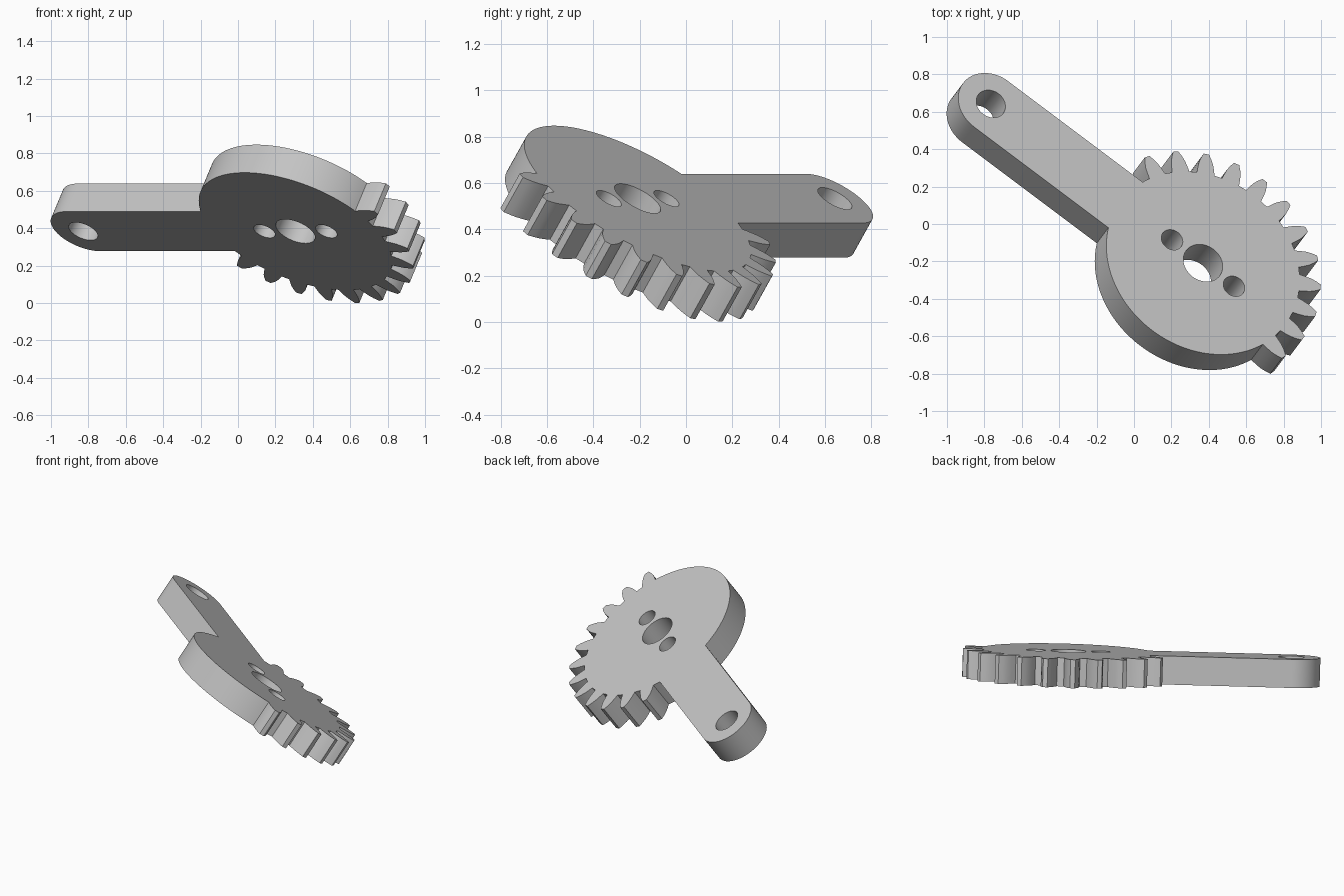
import bpy, bmesh
from math import sin, cos, pi, radians, sqrt, asin
from mathutils import Matrix, Vector

cube = bpy.data.objects.get("Cube")
if cube:
    bpy.data.objects.remove(cube)

# Main dimensions
BODY_R = 0.55
THICK = 0.182
ARM_HALF = 0.1855
ARM_LEN = 1.418
PITCH = 15
TILT = radians(34.8)
# Half tooth profile: radius, half width
TOOTH = [(BODY_R, 0.050), (0.58, 0.046), (0.613, 0.040), (0.643, 0.029), (0.67, 0.015)]


def arc(cx, cy, r, start, end, steps):
    """Points along an arc, angles in radians."""
    angles = [start + (end - start) * i / steps for i in range(steps + 1)]
    return [(cx + r * cos(a), cy + r * sin(a)) for a in angles]


def tooth(angle):
    """Tooth outline, running counter-clockwise."""
    flank = [(r, -w) for r, w in TOOTH] + [(r, w) for r, w in reversed(TOOTH)]
    return [(sqrt(r * r - w * w) * cos(angle) - w * sin(angle),
             sqrt(r * r - w * w) * sin(angle) + w * cos(angle)) for r, w in flank]


def add_loop(curve, points):
    spline = curve.splines.new('POLY')
    spline.points.add(len(points) - 1)
    for p, (x, y) in zip(spline.points, points):
        p.co = (x, y, 0, 1)
    spline.use_cyclic_u = True


# Outline: toothed sector, rounded arm, plain round sector
outline = []
for step in range(-1, 11):
    outline += tooth(radians(step * PITCH))
join = asin(ARM_HALF / BODY_R)
outline += arc(0, 0, BODY_R, radians(156), pi - join, 2)
outline += arc(-ARM_LEN, 0, ARM_HALF, pi / 2, 3 * pi / 2, 32)
outline += arc(0, 0, BODY_R, pi + join, radians(338), 60)

# Flat plate with four holes, extruded to thickness
curve = bpy.data.curves.new("lever_profile", 'CURVE')
curve.dimensions = '2D'
curve.fill_mode = 'BOTH'
curve.extrude = THICK / 2
add_loop(curve, outline)
for x, r in [(0, 0.112), (-0.207, 0.061), (0.207, 0.061), (-ARM_LEN, 0.083)]:
    add_loop(curve, arc(x, 0, r, 0, 2 * pi, 48)[:-1])

profile = bpy.data.objects.new("lever_profile", curve)
bpy.context.collection.objects.link(profile)
depsgraph = bpy.context.evaluated_depsgraph_get()
mesh = bpy.data.meshes.new_from_object(profile.evaluated_get(depsgraph))
bpy.data.objects.remove(profile)

# Weld caps to walls
bm = bmesh.new()
bm.from_mesh(mesh)
bmesh.ops.remove_doubles(bm, verts=bm.verts, dist=0.0001)
bmesh.ops.recalc_face_normals(bm, faces=bm.faces)
bm.to_mesh(mesh)
bm.free()
mesh.name = "toothed_lever"

lever = bpy.data.objects.new("toothed_lever", mesh)
bpy.context.collection.objects.link(lever)

# Tilt the plate about its long axis
s, c = sin(TILT), cos(TILT)
along = Vector((0.8, -0.6, 0))
across = Vector((0.6 * c, 0.8 * c, -s))
basis = Matrix((along, across, along.cross(across))).transposed().to_4x4()
lever.matrix_world = Matrix.Translation((0.338, -0.25, 0.458)) @ basis

# Single grey finish
grey = bpy.data.materials.new("plain_grey")
grey.use_nodes = True
color = (0.55, 0.55, 0.55, 1)
grey.diffuse_color = color
grey.node_tree.nodes["Principled BSDF"].inputs["Base Color"].default_value = color
mesh.materials.clear()
mesh.materials.append(grey)

bpy.ops.object.select_all(action='DESELECT')
lever.select_set(True)
bpy.context.view_layer.objects.active = lever
bpy.ops.object.shade_smooth_by_angle(angle=radians(25))
